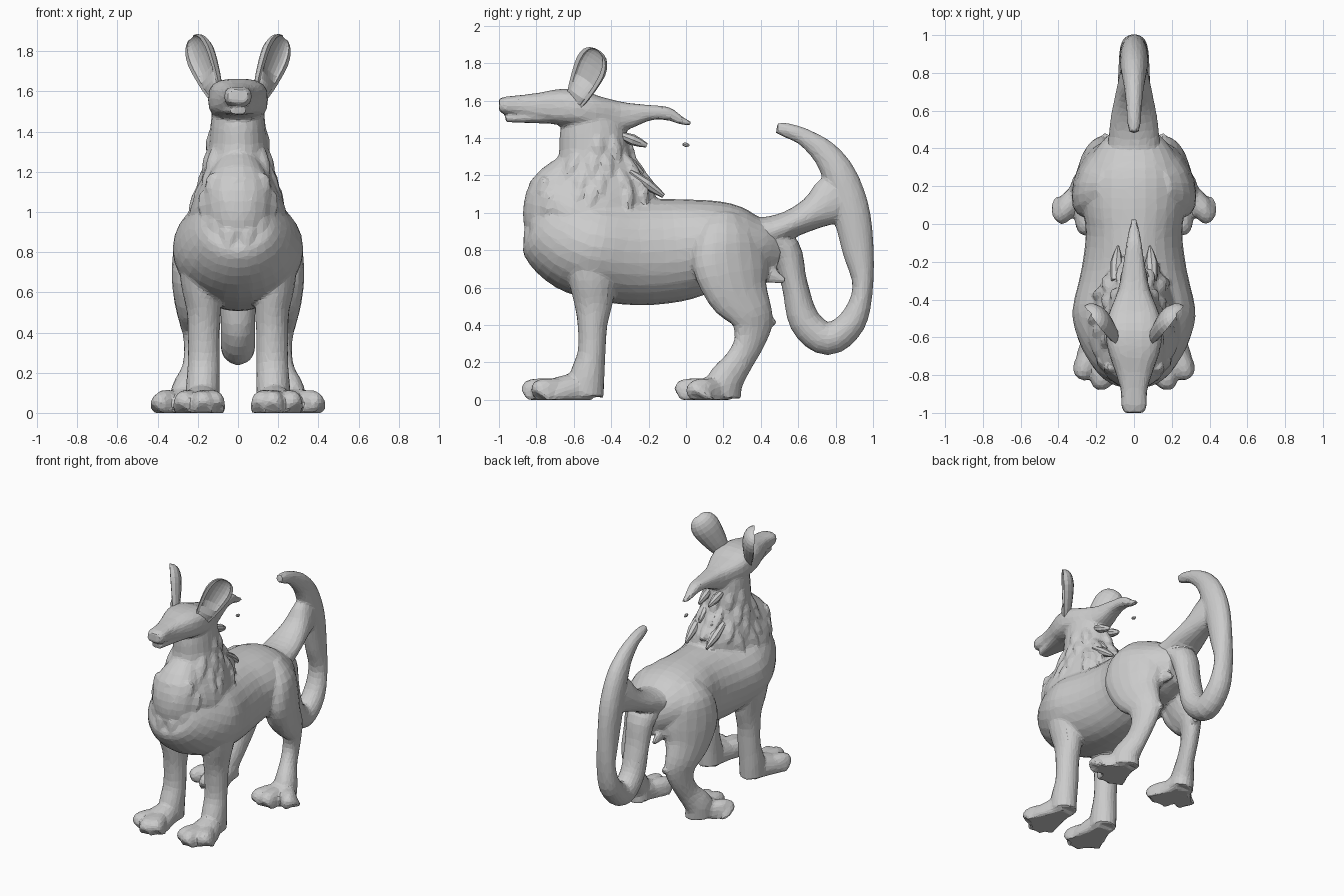
import bpy, bmesh, math, random
from mathutils import Vector

if "Cube" in bpy.data.objects:
    bpy.data.objects.remove(bpy.data.objects["Cube"])

random.seed(4)


def spline(rows, steps):
    """Catmull-Rom interpolation through rows of numbers."""
    pts = [rows[0]] + list(rows) + [rows[-1]]
    out = []
    for i in range(1, len(pts) - 2):
        for s in range(steps):
            t = s / steps
            out.append([0.5 * (2 * b + (c - a) * t + (2 * a - 5 * b + 4 * c - d) * t * t
                               + (3 * b - a - 3 * c + d) * t ** 3)
                        for a, b, c, d in zip(*pts[i - 1:i + 3])])
    out.append(list(rows[-1]))
    return out


def skin(bm, rings):
    """Bridge closed rings of points and cap both ends."""
    rows = [[bm.verts.new(p) for p in ring] for ring in rings]
    n = len(rows[0])
    for a, b in zip(rows, rows[1:]):
        for j in range(n):
            bm.faces.new((a[j], a[(j + 1) % n], b[(j + 1) % n], b[j]))
    bm.faces.new(rows[0])
    bm.faces.new(rows[-1])


def loft(bm, rows, sides=18, steps=3, power=1.0, side=(1, 0, 0)):
    """Sweep ellipses along a path; rows are x, y, z, half width, half depth."""
    rows = spline(rows, steps)
    c = [Vector(r[:3]) for r in rows]
    rings = []
    for i, r in enumerate(rows):
        t = (c[min(i + 1, len(c) - 1)] - c[max(i - 1, 0)]).normalized()
        u = Vector(side)
        u = (u - t * u.dot(t)).normalized()
        v = t.cross(u)
        ring = []
        for j in range(sides):
            a = 2 * math.pi * j / sides
            ca, sa = math.cos(a), math.sin(a)
            p = c[i] + u * math.copysign(abs(ca) ** power, ca) * max(r[3], .003) \
                + v * math.copysign(abs(sa) ** power, sa) * max(r[4], .003)
            p.z = max(p.z, 0)
            ring.append(p)
        rings.append(ring)
    skin(bm, rings)


def finish(name, bm, fuse=True, ratio=0.1):
    bmesh.ops.recalc_face_normals(bm, faces=bm.faces)
    me = bpy.data.meshes.new(name)
    bm.to_mesh(me)
    bm.free()
    ob = bpy.data.objects.new(name, me)
    bpy.context.collection.objects.link(ob)
    if fuse:
        m = ob.modifiers.new("fuse", 'REMESH')
        m.mode, m.voxel_size = 'VOXEL', 0.012
        m = ob.modifiers.new("soften", 'SMOOTH')
        m.factor, m.iterations = 0.5, 3
        m = ob.modifiers.new("facet", 'DECIMATE')
        m.ratio = ratio
    return ob


def foot(bm, sx, heel, ball, tips):
    """Low pad with three toes, clipped flat on the ground."""
    (hx, hy), (bx, by) = heel, ball
    loft(bm, [(sx * hx, hy, .04, .065, .08), (sx * (hx + bx) / 2, (hy + by) / 2, .05, .09, .09),
              (sx * bx, by, .03, .115, .085), (sx * bx, by - .05, .02, .11, .07)])
    for tx, ty in tips:
        dx, dy = tx - bx, ty - by
        loft(bm, [(sx * (bx + dx * .3), by + .05, .03, .05, .08),
                  (sx * (bx + dx * .65), by + dy * .45, .03, .062, .085),
                  (sx * (bx + dx * .9), by + dy * .85, .02, .055, .085),
                  (sx * tx, ty, .01, .04, .05)], power=.85)


# ---- body: torso, neck, chest, head, legs fused into one skin
bm = bmesh.new()
torso = [(-.84, 1.0, .06, .1), (-.78, .98, .16, .17), (-.7, .92, .24, .24), (-.58, .85, .305, .275),
         (-.45, .81, .325, .28), (-.25, .79, .28, .285), (-.05, .80, .255, .275), (.1, .82, .275, .25),
         (.22, .82, .275, .23), (.32, .80, .25, .2), (.41, .785, .19, .17), (.5, .76, .1, .12)]
loft(bm, [(0, *r) for r in torso], sides=28)
neck = [(-.52, 1.57, .12, .12), (-.5, 1.45, .135, .175), (-.49, 1.3, .15, .195), (-.49, 1.2, .175, .27),
        (-.5, 1.08, .21, .35), (-.55, .95, .25, .3), (-.6, .85, .2, .2)]
loft(bm, [(0, *r) for r in neck], sides=24)
chest = [(-.62, 1.25, .1, .08), (-.7, 1.12, .17, .14), (-.73, .98, .17, .145),
         (-.745, .87, .12, .11), (-.755, .8, .05, .06)]
loft(bm, [(0, *r) for r in chest])
head = [(-1.0, 1.575, .05, .035), (-.96, 1.575, .068, .047), (-.88, 1.575, .07, .055),
        (-.78, 1.567, .10, .077), (-.68, 1.565, .135, .097), (-.58, 1.56, .15, .10),
        (-.48, 1.535, .135, .09), (-.35, 1.515, .085, .08), (-.2, 1.535, .055, .042),
        (-.1, 1.53, .04, .035), (-.03, 1.495, .027, .022), (.025, 1.475, .015, .012)]
loft(bm, [(0, *r) for r in head], power=.7)
loft(bm, [(0, -.965, 1.505, .04, .02), (0, -.85, 1.512, .065, .032), (0, -.68, 1.53, .12, .055),
          (0, -.55, 1.53, .14, .05)], power=.75)
for sx in (1, -1):
    # front leg
    loft(bm, [(sx * x, y, z, a, b) for x, y, z, a, b in [
        (.2, -.5, .82, .1, .16), (.185, -.5, .65, .1, .13), (.17, -.495, .52, .087, .105),
        (.17, -.5, .4, .08, .08), (.17, -.505, .25, .08, .075), (.175, -.53, .12, .085, .095),
        (.175, -.54, .02, .085, .1)]])
    foot(bm, sx, (.17, -.5), (.19, -.7), [(.105, -.82), (.17, -.855), (.285, -.785)])
    # hind leg, turned outward
    loft(bm, [(sx * x, y, z, a, b) for x, y, z, a, b in [
        (.12, .22, .98, .07, .1), (.165, .225, .86, .12, .19), (.19, .24, .72, .115, .22),
        (.2, .275, .58, .1, .18), (.205, .34, .47, .075, .13), (.2, .355, .4, .065, .115),
        (.205, .335, .3, .058, .085), (.22, .28, .2, .06, .08), (.25, .21, .1, .08, .1),
        (.25, .19, .02, .085, .11)]], side=(.9, sx * .44, 0))
    loft(bm, [(sx * .2, .17, .72, .09, .09), (sx * .215, .19, .58, .09, .09), (sx * .23, .26, .45, .065, .05)])
    foot(bm, sx, (.235, .24), (.26, .11), [(.155, -.02), (.25, -.035), (.41, .065)])
    # spurs behind the thigh and hock
    loft(bm, [(sx * .1, .42, .68, .03, .06), (sx * .1, .53, .635, .015, .015)], sides=10)
    loft(bm, [(sx * .17, .4, .42, .03, .05), (sx * .14, .475, .415, .02, .02)], sides=10)


# mane: overlapping flat tufts melted into the neck and chest
def neck_point(z, a, k):
    r = min(spline(neck, 6), key=lambda q: abs(q[1] - z))
    return Vector((math.sin(a) * r[2] * k, r[0] - math.cos(a) * r[3] * k, z))


def tuft(bm, p, q, w, d, side=(1, 0, 0)):
    m = p.lerp(q, .5)
    loft(bm, [(*p, w * .6, d * .5), (*m, w, d), (*q, w * .2, d * .4)], sides=8, steps=2, side=side)


for z, count in [(1.36, 9), (1.27, 11), (1.18, 13), (1.1, 13)]:
    for i in range(count):
        a = 2 * math.pi * (i + random.uniform(.2, .8)) / count
        back = max(0, -math.cos(a))
        if z > 1.2 and math.cos(a) > (.0 if z > 1.3 else .6):
            continue
        p = neck_point(z + .05, a, .95)
        q = neck_point(z - random.uniform(.06, .1), a, .99 + .05 * back)
        tuft(bm, p, q, .035, .02, (math.cos(a), math.sin(a), 0))
for sx in (1, -1):
    # ragged chest bib
    for x, y, z in [(.05, -.855, .9), (.12, -.82, .95), (.17, -.76, 1.03), (.06, -.85, 1.06), (.13, -.79, 1.12)]:
        tuft(bm, Vector((sx * x, y + .03, z + .07)), Vector((sx * x * .9, y - .005, z - .08)),
             .045, .025, (1, sx * x * 4, 0))
finish("body", bm)

# ---- locks trailing down the nape, and the loose wisp
bm = bmesh.new()
for sx in (1, -1):
    tuft(bm, Vector((sx * .1, -.3, 1.22)), Vector((sx * .085, -.12, 1.09)), .035, .03)
    tuft(bm, Vector((sx * .05, -.36, 1.42)), Vector((sx * .04, -.21, 1.36)), .03, .03)
    tuft(bm, Vector((sx * .06, -.34, 1.31)), Vector((sx * .05, -.23, 1.21)), .03, .025)
tuft(bm, Vector((0, -.018, 1.367)), Vector((0, .018, 1.36)), .012, .012)
finish("nape_locks", bm, fuse=False)

# ---- tail: long loop plus the bridge from the rump
bm = bmesh.new()
loop = [(.42, .86, .13, .09), (.53, .8, .105, .085), (.58, .62, .09, .07), (.635, .42, .085, .085),
        (.76, .325, .085, .088), (.89, .42, .08, .075), (.945, .6, .07, .055), (.92, .8, .07, .085),
        (.88, 1.02, .075, .1), (.82, 1.2, .07, .09), (.74, 1.32, .055, .07),
        (.63, 1.405, .042, .048), (.54, 1.44, .036, .04), (.485, 1.455, .025, .028)]
loft(bm, [(0, *r) for r in loop], steps=4)
bridge = [(.28, .88, .18, .1), (.43, .89, .14, .09), (.56, .94, .125, .075),
          (.68, 1.0, .1, .09), (.77, 1.06, .08, .125), (.86, 1.14, .055, .12)]
loft(bm, [(0, *r) for r in bridge])
finish("tail", bm)

# ---- ears: cupped blades with a crescent cross-section
bm = bmesh.new()
widths = [(0, .05), (.2, .072), (.45, .09), (.7, .1), (.88, .085), (.97, .055), (1, .025)]
for sx in (1, -1):
    base, tip = Vector((sx * .095, -.59, 1.58)), Vector((sx * .215, -.46, 1.867))
    axis = (tip - base).normalized()
    face = Vector((sx * .85, -.52, .1))
    face = (face - axis * face.dot(axis)).normalized()
    wide = face.cross(axis)
    rings = []
    for t, w in spline(widths, 2):
        c = base.lerp(tip, t) + face * .025
        arc = [math.pi * j / 8 for j in range(9)]
        rim = [c + wide * w * math.cos(a) - face * w * .75 * math.sin(a) for a in arc]
        scoop = .5 * min(1, max(0, (t - .2) * 4)) - .2
        rim += [c + wide * w * .75 * math.cos(a) - face * w * scoop * math.sin(a) for a in reversed(arc)]
        rings.append(rim)
    skin(bm, rings)
finish("ears", bm, fuse=False)
